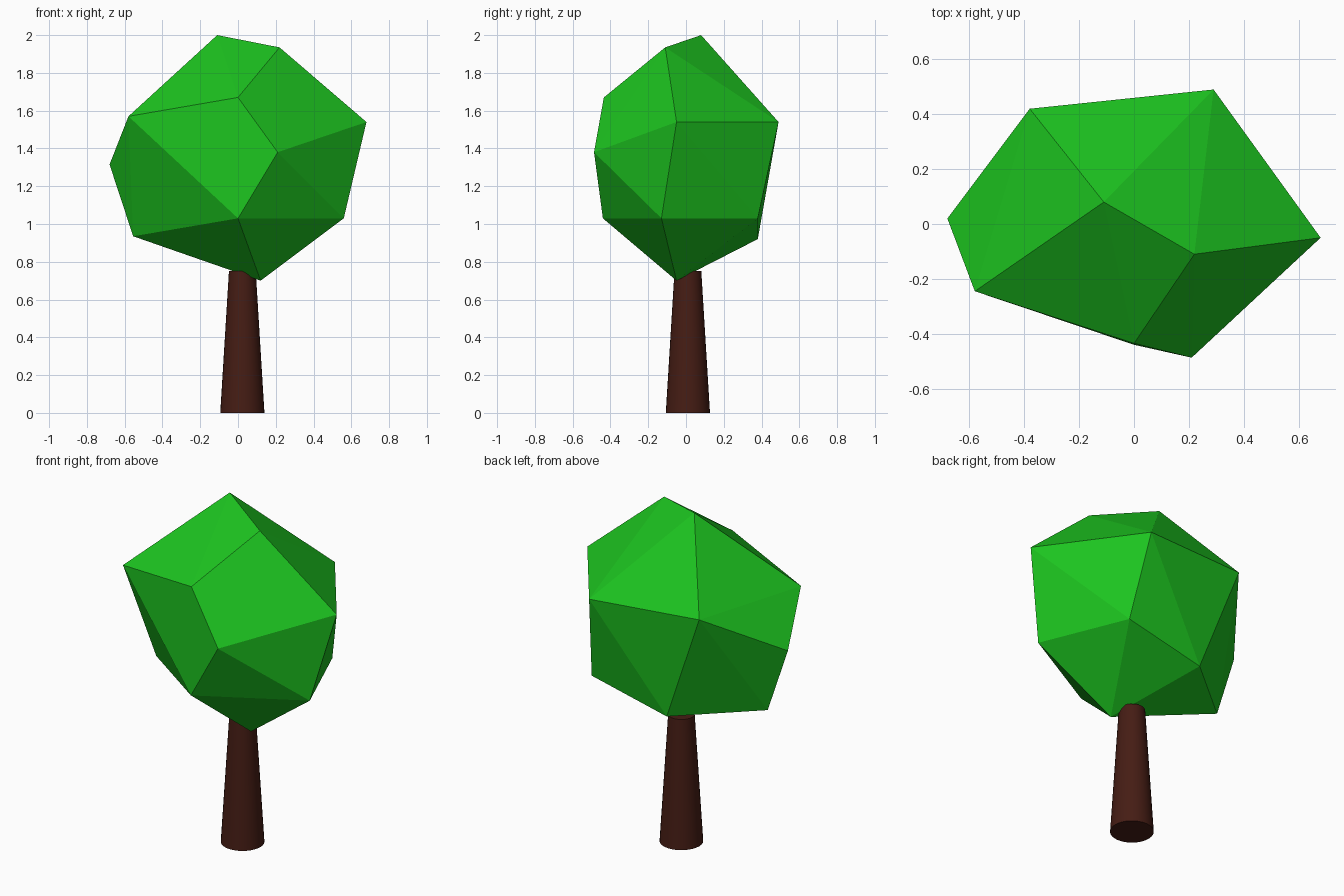
import bpy, bmesh, math

if "Cube" in bpy.data.objects:
    bpy.data.objects.remove(bpy.data.objects["Cube"])


def paint(obj, name, color):
    mat = bpy.data.materials.new(name)
    mat.diffuse_color = (*color, 1)
    mat.use_nodes = True
    mat.node_tree.nodes["Principled BSDF"].inputs["Base Color"].default_value = mat.diffuse_color
    obj.data.materials.append(mat)


# Trunk: smooth tapered cylinder
bpy.ops.mesh.primitive_cone_add(vertices=32, radius1=0.117, radius2=0.071,
                                depth=0.75, location=(0.023, 0.01, 0.375))
trunk = bpy.context.object
trunk.name = "trunk"
bpy.ops.object.shade_smooth_by_angle(angle=math.radians(40))
paint(trunk, "bark", (0.06, 0.012, 0.007))

# Foliage: irregular faceted crown, the convex hull of its corners
corners = [
    (-0.11, 0.08, 2.0), (0.22, -0.11, 1.935),                              # crown tip
    (0.0, -0.435, 1.67), (-0.58, -0.245, 1.57), (-0.38, 0.42, 1.57),       # upper ring
    (0.29, 0.49, 1.54), (0.68, -0.05, 1.54),
    (0.21, -0.487, 1.38), (-0.68, 0.02, 1.315),                            # middle
    (0.0, -0.44, 1.03), (0.56, -0.13, 1.03), (0.35, 0.38, 1.03),           # lower ring
    (-0.14, 0.38, 0.92), (-0.555, 0.03, 0.935),
    (0.12, -0.05, 0.70),                                                   # lowest point
]
bm = bmesh.new()
for co in corners:
    bm.verts.new(co)
bmesh.ops.convex_hull(bm, input=bm.verts)
bmesh.ops.recalc_face_normals(bm, faces=bm.faces)
mesh = bpy.data.meshes.new("foliage")
bm.to_mesh(mesh)
bm.free()
foliage = bpy.data.objects.new("foliage", mesh)
bpy.context.collection.objects.link(foliage)
paint(foliage, "leaves", (0.012, 0.55, 0.014))
